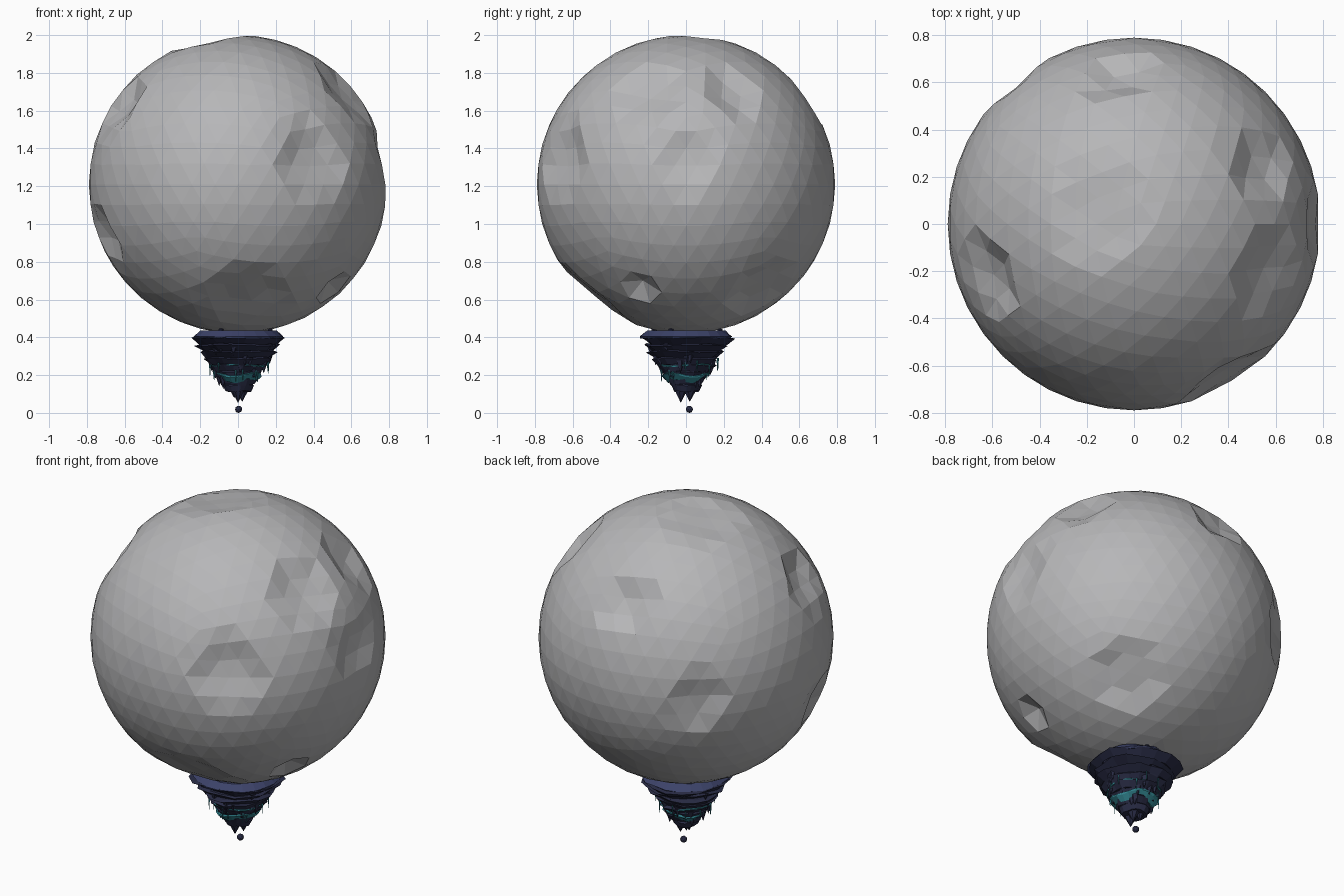
import bpy, bmesh, math, random
from mathutils import Vector, Matrix

random.seed(7)
if "Cube" in bpy.data.objects:
    bpy.data.objects.remove(bpy.data.objects["Cube"])


def material(name, rgb):
    m = bpy.data.materials.new(name)
    m.use_nodes = True
    m.diffuse_color = (*rgb, 1)
    bsdf = m.node_tree.nodes["Principled BSDF"]
    bsdf.inputs["Base Color"].default_value = (*rgb, 1)
    bsdf.inputs["Roughness"].default_value = 0.9
    return m


GREY = material("moon grey", (0.47, 0.47, 0.48))
NAVY = material("dark navy rock", (0.022, 0.025, 0.06))
BLUE = material("slate blue rim", (0.045, 0.055, 0.14))
TEAL = material("teal crystal", (0.035, 0.26, 0.31))


def finish(bm, name, mat):
    mesh = bpy.data.meshes.new(name)
    bm.to_mesh(mesh)
    bm.free()
    mesh.materials.append(mat)
    ob = bpy.data.objects.new(name, mesh)
    bpy.context.collection.objects.link(ob)
    return ob


def rock_ring(name, profile, mat, sides=18, jag=0.08, wave=0.0):
    """Lathe a (radius, height) profile into a faceted, uneven closed layer."""
    bm = bmesh.new()
    rings = []
    phase = random.uniform(0, math.tau)
    for r, z in profile:
        ring = []
        for i in range(sides):
            a = math.tau * i / sides
            rr = r * (1 + random.uniform(-jag, jag))
            zz = z + wave * math.sin(3 * a + phase)
            ring.append(bm.verts.new((rr * math.cos(a), rr * math.sin(a), zz)))
        rings.append(ring)
    for lo, hi in zip(rings, rings[1:]):
        for i in range(sides):
            j = (i + 1) % sides
            bm.faces.new((lo[i], lo[j], hi[j], hi[i]))
    bm.faces.new(rings[0][::-1])
    bm.faces.new(rings[-1])
    return finish(bm, name, mat)


def spikes(name, items, mat, sides=5):
    """Downward cones, each given as (x, y, top, length, radius)."""
    bm = bmesh.new()
    for x, y, top, length, radius in items:
        bmesh.ops.create_cone(bm, cap_ends=True, segments=sides, radius1=0.001,
                              radius2=radius, depth=length,
                              matrix=Matrix.Translation((x, y, top - length / 2)))
    return finish(bm, name, mat)


# Moon: faceted ball with shallow craters
R, CENTRE = 0.79, Vector((0, 0, 1.21))
craters = [  # direction, crater radius, depth
    ((0.40, -0.66, 0.15), 0.20, 0.055),
    ((0.58, -0.20, 0.50), 0.17, 0.055),
    ((0.55, 0.25, 0.50), 0.17, 0.05),
    ((0.77, 0.00, 0.13), 0.17, 0.04),
    ((0.51, -0.25, -0.54), 0.11, 0.06),
    ((0.39, 0.39, -0.56), 0.20, 0.045),
    ((-0.05, 0.64, 0.45), 0.16, 0.055),
    ((-0.50, 0.61, -0.02), 0.16, 0.04),
    ((-0.62, -0.22, 0.43), 0.17, 0.06),
    ((-0.70, -0.20, -0.27), 0.15, 0.05),
    ((-0.15, 0.05, 0.77), 0.22, 0.035),
    ((0.05, -0.50, -0.60), 0.24, 0.04),
]
bm = bmesh.new()
bmesh.ops.create_icosphere(bm, subdivisions=4, radius=R)
for v in bm.verts:
    n = v.co.normalized()
    drop = 0
    for d, size, depth in craters:
        dist = (n - Vector(d).normalized()).length * R / size
        if dist < 1:
            drop = max(drop, depth * min(1, 2.2 * (1 - dist)))
    v.co = n * (R - drop)
bmesh.ops.translate(bm, verts=bm.verts, vec=CENTRE)
finish(bm, "moon", GREY)

# Island: rim, then stepped layers tapering down to a point
rock_ring("island_rim", [(0.235, 0.395), (0.245, 0.405), (0.205, 0.435)], BLUE, 22, 0.05)
levels = [0.405, 0.365, 0.33, 0.295, 0.26, 0.225, 0.19, 0.155, 0.12]
for k, (top, low) in enumerate(zip(levels, levels[1:])):
    r = 0.245 * (top - 0.04) / 0.365 + 0.005
    rock_ring(f"rock_layer_{k + 1}", [(r * 0.8, low - 0.006), (r, top - 0.008), (r * 0.9, top)],
              NAVY, 18, 0.08, 0.004)
spikes("lower_points", [(0.0, -0.028, 0.14, 0.085, 0.045), (0.022, 0.02, 0.14, 0.08, 0.045),
                        (-0.02, 0.025, 0.15, 0.07, 0.04)], NAVY, 7)

# Ragged hanging rocks around the layers
hanging = []
for k in range(26):
    a = k * 2.4
    top = random.uniform(0.17, 0.38)
    r = 0.215 * (top - 0.04) / 0.365
    hanging.append((r * math.cos(a), r * math.sin(a), top, random.uniform(0.04, 0.07), 0.024))
spikes("hanging_rocks", hanging, NAVY)

# Glowing seam with hanging slivers
rock_ring("crystal_seam", [(0.092, 0.168), (0.122, 0.196), (0.128, 0.204), (0.10, 0.21)],
          TEAL, 20, 0.06, 0.01)
rock_ring("upper_seam", [(0.145, 0.248), (0.152, 0.254), (0.14, 0.258)], TEAL, 20, 0.04, 0.005)
slivers = []
for k in range(14):
    a = math.tau * k / 14 + random.uniform(-0.15, 0.15)
    r = random.uniform(0.12, 0.18)
    slivers.append((r * math.cos(a), r * math.sin(a), r * 1.3 + 0.06, 0.06, 0.005))
spikes("crystal_slivers", slivers, TEAL, 4)

# Small stones tucked at the rim
bm = bmesh.new()
for x, y in ((-0.09, -0.17), (-0.12, 0.13), (0.06, 0.18), (0.17, -0.08)):
    bmesh.ops.create_icosphere(bm, subdivisions=1, radius=0.016,
                               matrix=Matrix.Translation((x, y, 0.435)))
finish(bm, "rim_stones", NAVY)

# Loose pebble floating below the tip
bm = bmesh.new()
bmesh.ops.create_icosphere(bm, subdivisions=2, radius=0.019,
                           matrix=Matrix.Translation((0.003, 0.018, 0.019)))
finish(bm, "floating_pebble", NAVY)
